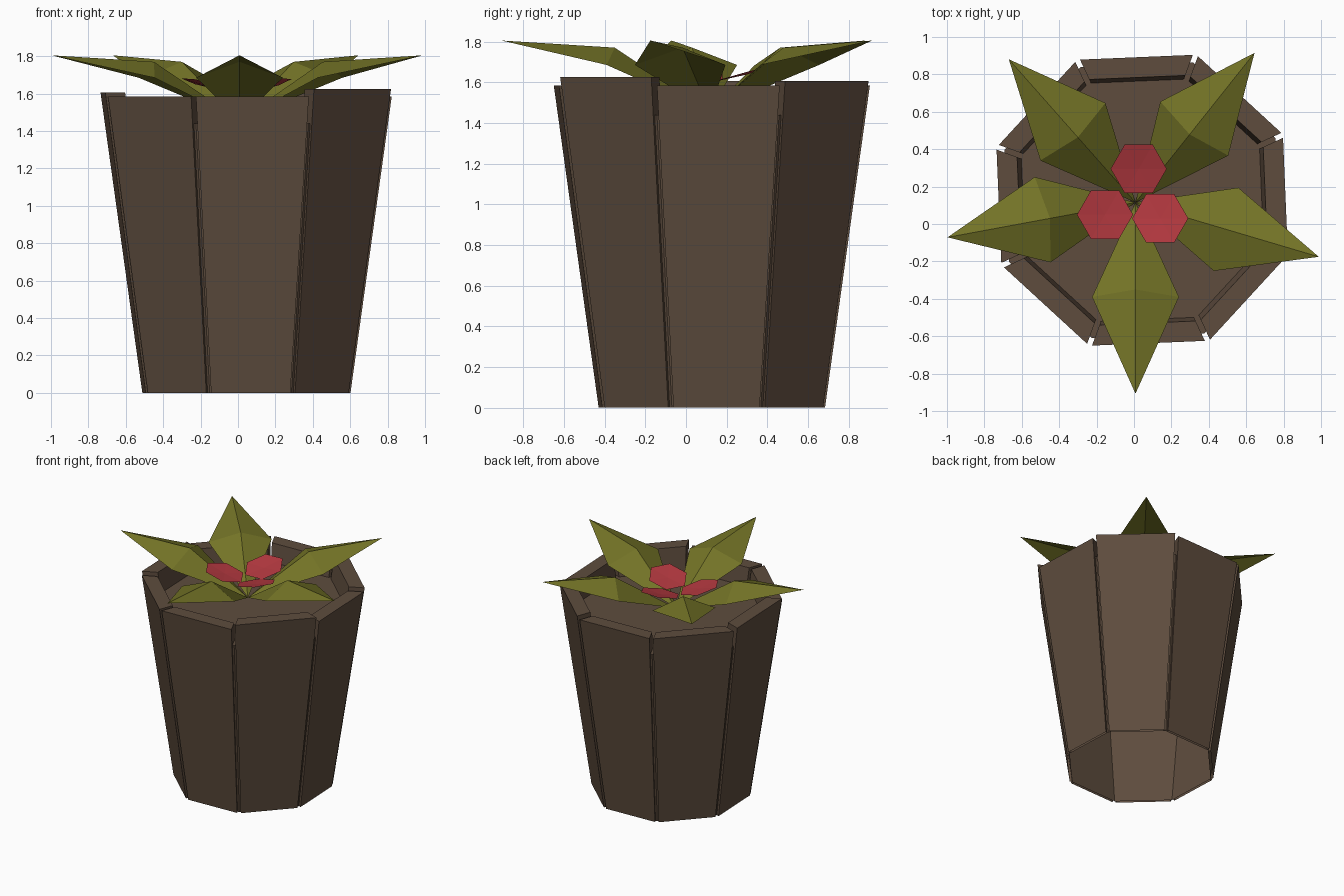
import bpy, math
from mathutils import Vector, Matrix

if "Cube" in bpy.data.objects:
    bpy.data.objects.remove(bpy.data.objects["Cube"])


def material(name, rgb):
    m = bpy.data.materials.new(name)
    m.diffuse_color = (*rgb, 1)
    m.use_nodes = True
    m.node_tree.nodes["Principled BSDF"].inputs["Base Color"].default_value = m.diffuse_color
    return m


wood = material("brown wood", (0.112, 0.073, 0.048))
green = material("olive leaf", (0.175, 0.175, 0.020))
red = material("red petal", (0.45, 0.040, 0.050))


def build(name, verts, faces, mat, matrix=Matrix()):
    me = bpy.data.meshes.new(name)
    me.from_pydata([matrix @ Vector(v) for v in verts], [], faces)
    me.materials.append(mat)
    ob = bpy.data.objects.new(name, me)
    bpy.context.collection.objects.link(ob)
    return ob


def turn(x, y, z, degrees):
    return Matrix.Translation((x, y, z)) @ Matrix.Rotation(math.radians(degrees), 4, 'Z')


CX, CY, TILT = 0.045, 0.127, 2.4
SOIL, RIM, LIP, GROOVE = 1.44, 0.108, 0.02, 0.02
T = math.tan(math.pi / 8)


def apothem(z):
    return 0.548 + 0.137 * z


# Tapered staves with radial sides, a thick rim and uneven tops
def stave(i, top):
    def pair(z, depth):
        a = apothem(z) - depth
        w = a * T - 0.015
        return [(a, -w, z), (a, w, z)]
    v = (pair(0, 0) + pair(top, 0) + pair(top, RIM)
         + pair(SOIL, RIM) + pair(SOIL, GROOVE) + pair(0, GROOVE))
    f = [(0, 1, 3, 2), (2, 3, 5, 4), (4, 5, 7, 6),
         (10, 0, 2, 4, 6, 8), (1, 11, 9, 7, 5, 3)]
    build(f"stave_{i + 1}", v, f, wood, turn(CX, CY, 0, i * 45 + TILT))


for i, top in enumerate([1.585, 1.605, 1.585, 1.585, 1.605, 1.585, 1.585, 1.625]):
    stave(i, top)


# Thin inner shell that closes the grooves, open underneath, capped by soil
def ring(z, depth):
    r = (apothem(z) - depth) / math.cos(math.pi / 8)
    return [(r * math.cos(a), r * math.sin(a), z)
            for a in [math.radians(45 * k + 22.5) for k in range(8)]]


shell = [(k, (k + 1) % 8, (k + 1) % 8 + 8, k + 8) for k in range(8)]
build("inner_shell", ring(0, LIP) + ring(SOIL, LIP), shell, wood, turn(CX, CY, 0, TILT))
build("soil", ring(SOIL, LIP), [tuple(range(8))], wood, turn(CX, CY, 0, TILT))

# Five folded leaves: base, two side corners, ridge and tip
leaf = [(0, 0, 1.46), (0.505, -0.232, 1.685), (1.022, 0, 1.805),
        (0.505, 0.232, 1.685), (0.465, 0, 1.77)]
for i, angle in enumerate([-90, -16.5, 51.5, 131.5, 190.5]):
    build(f"leaf_{i + 1}", leaf, [(0, 1, 4), (1, 2, 4), (2, 3, 4), (3, 0, 4)],
          green, turn(0.008, 0.115, 0, angle))

# Three hexagonal petals, each tipped up towards its outer edge
for i, (x, y) in enumerate([(0.025, 0.295), (-0.155, 0.05), (0.14, 0.03)]):
    out = Vector((x - 0.005, y - 0.115)).normalized() * math.tan(math.radians(15))
    pts = [(0.15 * math.cos(k * math.pi / 3), 0.15 * math.sin(k * math.pi / 3))
           for k in range(6)]
    v = [(0, 0, -0.008)] + [(px, py, px * out.x + py * out.y) for px, py in pts]
    f = [(0, k + 1, (k + 1) % 6 + 1) for k in range(6)]
    build(f"petal_{i + 1}", v, f, red, Matrix.Translation((x, y, 1.645)))
